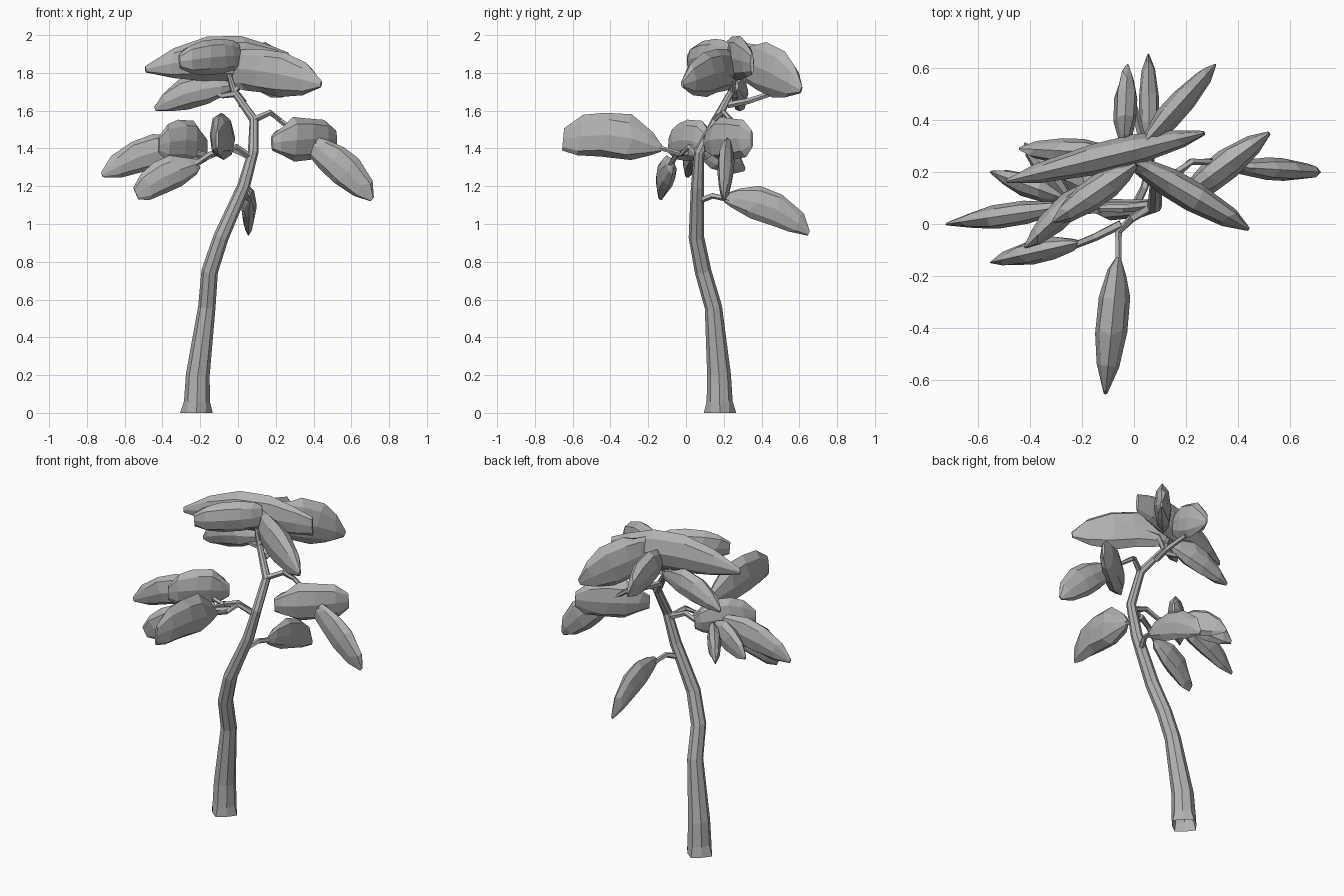
import bpy, bmesh, math, random
from mathutils import Vector

random.seed(4)
if "Cube" in bpy.data.objects:
    bpy.data.objects.remove(bpy.data.objects["Cube"])

UP = Vector((0, 0, 1))
grey = bpy.data.materials.new("plain_grey")
grey.use_nodes = True
grey.diffuse_color = (0.45, 0.45, 0.45, 1)
grey.node_tree.nodes["Principled BSDF"].inputs["Base Color"].default_value = grey.diffuse_color


def skin(name, rings, open_start=False):
    """Join rings of points into a flat-shaded object with capped ends."""
    bm = bmesh.new()
    loops = [[bm.verts.new(p) for p in ring] for ring in rings]
    n = len(loops[0])
    for a, b in zip(loops, loops[1:]):
        for i in range(n):
            j = (i + 1) % n
            bm.faces.new((a[i], a[j], b[j], b[i]))
    if not open_start:
        bm.faces.new(loops[0][::-1])
    bm.faces.new(loops[-1])
    bmesh.ops.recalc_face_normals(bm, faces=bm.faces)
    mesh = bpy.data.meshes.new(name)
    bm.to_mesh(mesh)
    bm.free()
    mesh.materials.append(grey)
    obj = bpy.data.objects.new(name, mesh)
    bpy.context.collection.objects.link(obj)


def tube(name, path, radii, sides=6, flare=0.0):
    """Bent tapering limb; flare flutes the open first ring into root ridges."""
    pts = [Vector(p) for p in path]
    rings = []
    for k, p in enumerate(pts):
        tangent = pts[min(k + 1, len(pts) - 1)] - pts[max(k - 1, 0)]
        if flare and k == 0:
            tangent = UP
        turn = UP.rotation_difference(tangent.normalized())
        ring = []
        for i in range(sides):
            a = math.tau * i / sides
            r = radii[k] * (1 - flare * (i % 2) * (k == 0))
            ring.append(p + turn @ Vector((r * math.cos(a), r * math.sin(a), 0)))
        rings.append(ring)
    skin(name, rings, flare > 0)


def leaf(name, base, tip, height, thick, bow=0.0, stem_end=.3, tip_end=.15):
    """Faceted leaf pad standing on edge; the end values set how blunt it is."""
    base, tip = Vector(base), Vector(tip)
    along = (tip - base).normalized()
    rise = (UP - along * UP.dot(along)).normalized()
    across = along.cross(rise)
    rings = []
    for t, tall, wide in ((0, stem_end, .15), (.12, .45 + stem_end * .6, .6), (.32, 1, .95),
                          (.57, 1, 1), (.82, .6 + tip_end * .6, .65), (1, tip_end, .12)):
        mid = base.lerp(tip, t) + rise * bow * math.sin(math.pi * t)
        ring = []
        for i in range(8):
            a = math.tau * i / 8
            s = random.uniform(.94, 1.06) / 2
            ring.append(mid + across * thick * wide * s * math.cos(a)
                        + rise * height * tall * s * math.sin(a))
        # Crease the facets by sliding points a little along the leaf
        if 0 < t < 1:
            ring = [p + along * random.uniform(-.02, .02) for p in ring]
        rings.append(ring)
    skin(name, rings)


# Trunk
tube("trunk",
     [(-.22, .18, 0), (-.217, .178, .06), (-.213, .175, .2), (-.165, .145, .56), (-.15, .09, .75),
      (-.09, .055, .93), (.03, .06, 1.2), (.08, .07, 1.38), (.085, .16, 1.55), (-.02, .24, 1.7),
      (-.05, .25, 1.8)],
     [.086, .069, .063, .046, .044, .041, .034, .028, .025, .018, .012], 8, .2)

# Branches
branches = {
    "left_branch": [(.08, .15, 1.55), (.17, .2, 1.59), (.22, .24, 1.55), (.34, .24, 1.46)],
    "left_twig": [(.3, .24, 1.48), (.36, .22, 1.46), (.41, .21, 1.42)],
    "back_branch": [(.0, .06, 1.12), (.04, .14, 1.15), (.06, .23, 1.13)],
    "front_branch": [(.07, .07, 1.35), (-.01, .02, 1.41), (-.06, -.03, 1.37), (-.06, -.16, 1.41)],
    "front_right_twig": [(-.05, 0, 1.38), (-.15, -.05, 1.37), (-.25, -.09, 1.3)],
    "right_branch": [(.05, .07, 1.36), (-.04, .06, 1.4), (-.15, .06, 1.36), (-.3, .07, 1.4)],
    "right_twig": [(-.13, .06, 1.37), (-.2, .05, 1.33), (-.27, .09, 1.37)],
    "crown_right_branch": [(-.01, .23, 1.69), (-.08, .26, 1.68), (-.16, .27, 1.7)],
    "crown_back_branch": [(.02, .22, 1.63), (.03, .33, 1.65), (0, .45, 1.69)],
    "crown_left_branch": [(-.02, .24, 1.7), (.03, .25, 1.76), (.12, .2, 1.8)],
}
for name, path in branches.items():
    tube(name, path, [.018 - .002 * k for k in range(len(path))], 5)

# Leaves of the crown
leaf("crown_large_leaf", (.27, .35, 1.85), (-.49, .165, 1.82), .23, .12, .045, .5)
leaf("crown_left_leaf", (-.02, .25, 1.82), (.44, -.02, 1.74), .24, .12, .02, .8)
leaf("crown_back_left_leaf", (.03, .3, 1.87), (.31, .61, 1.71), .25, .1, .02, .7)
leaf("crown_front_leaf", (.01, .23, 1.89), (-.31, .01, 1.86), .18, .12, .01, .7, .4)
leaf("crown_back_leaf", (-.04, .29, 1.85), (-.025, .61, 1.72), .2, .09, .02, .4)
leaf("crown_right_leaf", (-.04, .27, 1.73), (-.44, .29, 1.61), .16, .1, .03)

# Leaves of the lower branches
leaf("front_leaf", (-.06, -.13, 1.4), (-.11, -.65, 1.45), .24, .13, .045, .15, .5)
leaf("back_leaf", (.06, .21, 1.14), (.055, .65, .95), .175, .08, .05)
leaf("left_inner_leaf", (.18, .1, 1.43), (.52, .35, 1.45), .23, .12, .01, .35, .4)
leaf("left_outer_leaf", (.38, .22, 1.43), (.71, .2, 1.13), .18, .09, .02, .5)
leaf("right_outer_leaf", (-.25, .07, 1.42), (-.72, 0, 1.26), .18, .09, .03)
leaf("right_lower_leaf", (-.21, -.07, 1.32), (-.54, -.145, 1.16), .17, .09, .02, .3, .4)
leaf("right_front_leaf", (-.165, .15, 1.41), (-.42, -.09, 1.42), .22, .1, .03, .35, .4)
leaf("right_back_leaf", (-.25, .09, 1.4), (-.55, .2, 1.31), .16, .09, .02)
leaf("right_rear_leaf", (-.24, .08, 1.38), (-.42, .31, 1.29), .16, .08, .02)
